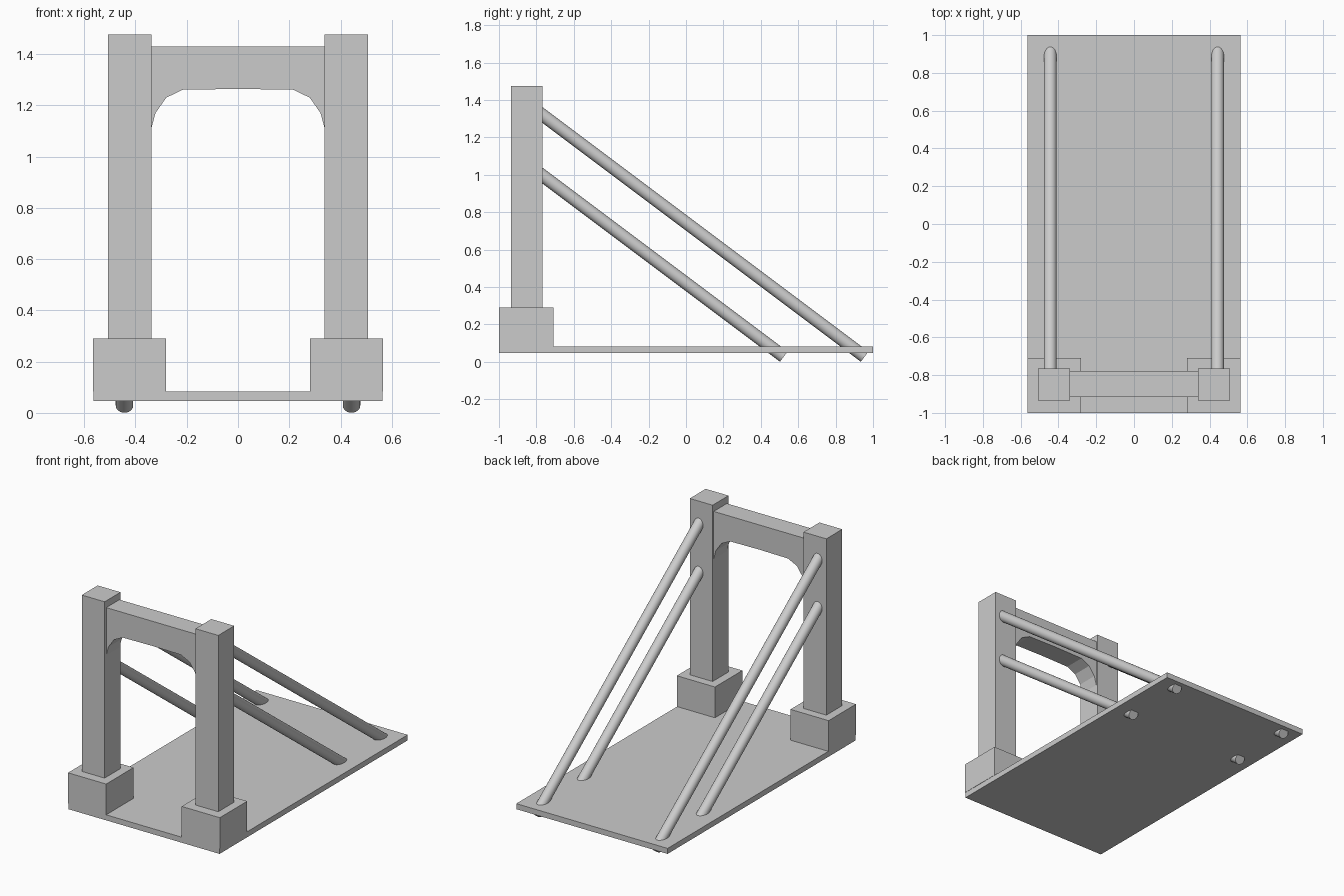
import bpy, bmesh, math
from mathutils import Vector

if "Cube" in bpy.data.objects:
    bpy.data.objects.remove(bpy.data.objects["Cube"])


def add_object(name, bm):
    bmesh.ops.recalc_face_normals(bm, faces=bm.faces)
    mesh = bpy.data.meshes.new(name)
    bm.to_mesh(mesh)
    bm.free()
    obj = bpy.data.objects.new(name, mesh)
    bpy.context.collection.objects.link(obj)
    return obj


def box(name, lo, hi):
    lo, hi = Vector(lo), Vector(hi)
    bm = bmesh.new()
    bmesh.ops.create_cube(bm, size=1)
    bmesh.ops.scale(bm, vec=hi - lo, verts=bm.verts)
    bmesh.ops.translate(bm, vec=(lo + hi) / 2, verts=bm.verts)
    return add_object(name, bm)


def rod(name, start, end, radius, sides=24):
    start, end = Vector(start), Vector(end)
    axis = end - start
    bm = bmesh.new()
    bmesh.ops.create_cone(bm, cap_ends=True, segments=sides, radius1=radius,
                          radius2=radius, depth=axis.length)
    obj = add_object(name, bm)
    obj.location = (start + end) / 2
    obj.rotation_euler = axis.to_track_quat('Z', 'Y').to_euler()
    bpy.ops.object.select_all(action='DESELECT')
    obj.select_set(True)
    bpy.context.view_layer.objects.active = obj
    bpy.ops.object.shade_smooth_by_angle(angle=math.radians(40))
    return obj


# Deck slab
box("deck", (-0.563, -1, 0.046), (0.563, 1, 0.083))

for side, s in (("left", -1), ("right", 1)):
    # Footing and tower post
    xs = sorted((s * 0.281, s * 0.565))
    box(side + "_footing", (xs[0], -1, 0.083), (xs[1], -0.709, 0.29))
    xs = sorted((s * 0.338, s * 0.508))
    box(side + "_post", (xs[0], -0.935, 0.29), (xs[1], -0.766, 1.476))

    # Two parallel stays, from inside the post down through the deck
    slope, top_y, foot_z = 0.75, -0.80, 0.028
    for label, foot_y in (("long", 0.955), ("short", 0.523)):
        top_z = foot_z + slope * (foot_y - top_y)
        rod(f"{side}_{label}_stay", (s * 0.443, top_y, top_z),
            (s * 0.443, foot_y, foot_z), 0.034)

# Cross beam with an arched underside
half = [(0.338, 1.43), (0.338, 1.11), (0.322, 1.17), (0.28, 1.23), (0.215, 1.261)]
outline = half + [(0, 1.264)] + [(-x, z) for x, z in reversed(half)]
bm = bmesh.new()
face = bm.faces.new([bm.verts.new((x, -0.917, z)) for x, z in outline])
result = bmesh.ops.extrude_face_region(bm, geom=[face], use_keep_orig=True)
moved = [v for v in result["geom"] if isinstance(v, bmesh.types.BMVert)]
bmesh.ops.translate(bm, vec=(0, 0.14, 0), verts=moved)
add_object("cross_beam", bm)
